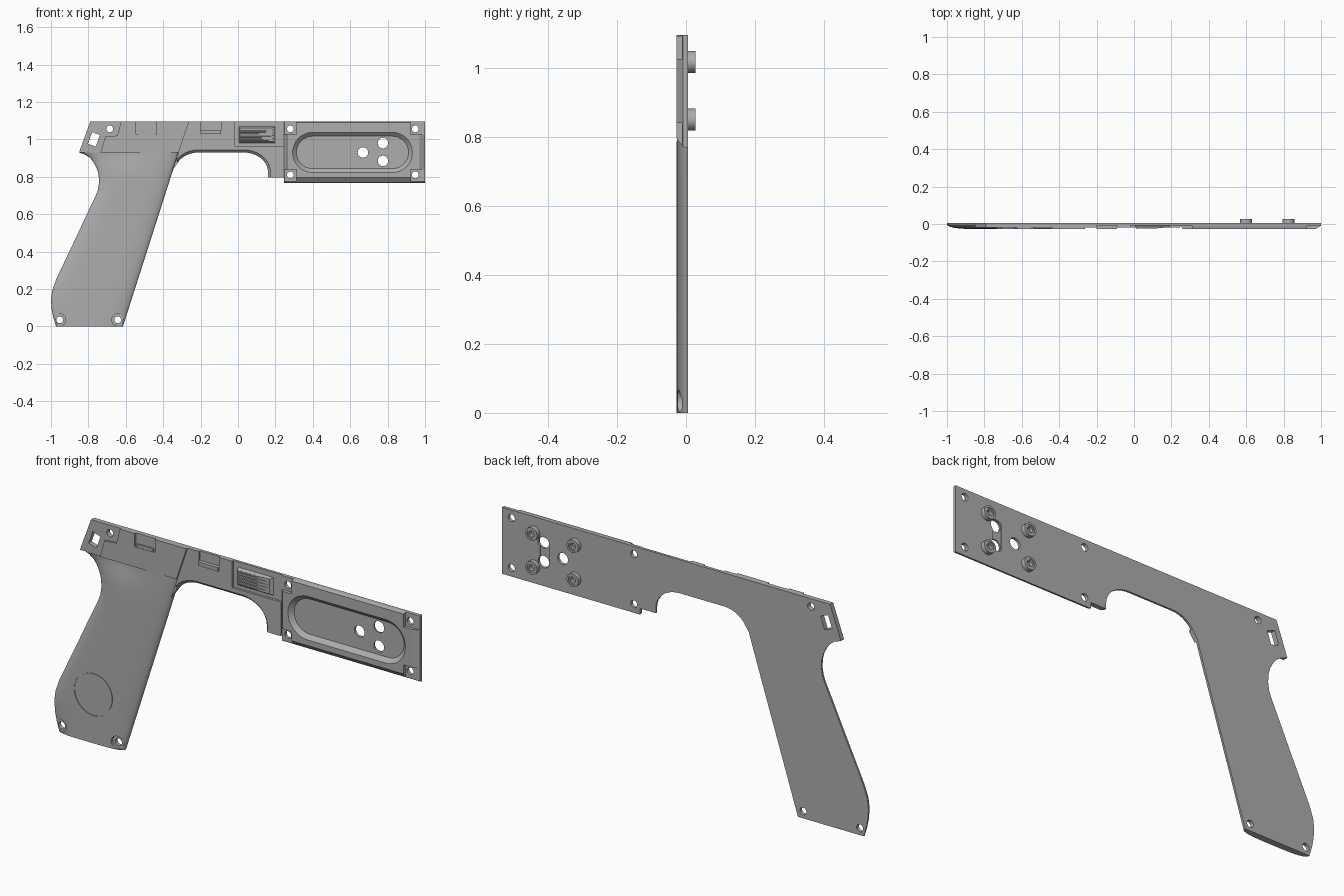
import bpy, bmesh, math
from mathutils import Vector

if bpy.data.objects.get("Cube"):
    bpy.data.objects.remove(bpy.data.objects["Cube"])

grey = bpy.data.materials.new("plain_grey")
grey.use_nodes = True
grey.diffuse_color = (0.42, 0.42, 0.42, 1)
grey.node_tree.nodes["Principled BSDF"].inputs["Base Color"].default_value = (0.42, 0.42, 0.42, 1)

BACK, FRONT = 0.006, -0.027


def ring(pts, y):
    return [(x, y, z) for x, z in pts]


def loft(name, rings, bevel_rule=None, bevel=0.014):
    """Solid skinned through closed rings of equal length."""
    bm = bmesh.new()
    rows = [[bm.verts.new(p) for p in r] for r in rings]
    n = len(rows[0])
    for a, b in zip(rows, rows[1:]):
        for i in range(n):
            j = (i + 1) % n
            bm.faces.new((a[i], a[j], b[j], b[i]))
    bm.faces.new(rows[0])
    bm.faces.new(rows[-1])
    bmesh.ops.recalc_face_normals(bm, faces=bm.faces)
    if bevel_rule:
        edges = [e for e in bm.edges
                 if all(v in rows[-1] for v in e.verts)
                 and bevel_rule((e.verts[0].co + e.verts[1].co) / 2)]
        bmesh.ops.bevel(bm, geom=edges, offset=bevel, segments=1, affect='EDGES')
    mesh = bpy.data.meshes.new(name)
    bm.to_mesh(mesh)
    bm.free()
    obj = bpy.data.objects.new(name, mesh)
    bpy.context.collection.objects.link(obj)
    mesh.materials.append(grey)
    return obj


def prism(name, pts, y0, y1, **kw):
    return loft(name, [ring(pts, y0), ring(pts, y1)], **kw)


def arc(cx, cz, rx, rz, a0, a1, n=12):
    angles = [math.radians(a0 + (a1 - a0) * i / n) for i in range(n + 1)]
    return [(cx + rx * math.cos(a), cz + rz * math.sin(a)) for a in angles]


def circle(cx, cz, r, n=28):
    return arc(cx, cz, r, r, 0, 360, n)[:-1]


def rect(x0, x1, z0, z1):
    return [(x0, z0), (x1, z0), (x1, z1), (x0, z1)]


def stadium(cx, cz, half, r):
    return arc(cx + half, cz, r, r, -90, 90, 16) + arc(cx - half, cz, r, r, 90, 270, 16)


def cut(obj, *cutters):
    """Subtract each cutter, then discard it."""
    bpy.context.view_layer.objects.active = obj
    for c in cutters:
        m = obj.modifiers.new("cut", 'BOOLEAN')
        m.operation, m.solver, m.object = 'DIFFERENCE', 'EXACT', c
        bpy.ops.object.modifier_apply(modifier=m.name)
        bpy.data.objects.remove(c)


def hole(x, z, r=0.018):
    return prism("cutter", circle(x, z, r), 0.05, -0.05)


def pocket(pts, depth):
    return prism("cutter", pts, depth, -0.05)


# Grip: rounded cross-sections with a thumb scoop under the top panel
rear = [(0, -.973), (.045, -.987), (.09, -.996), (.14, -1.0), (.19, -.994), (.25, -.973),
        (.36, -.921), (.48, -.864), (.6, -.808), (.69, -.765), (.73, -.749), (.77, -.743),
        (.81, -.745), (.845, -.755), (.875, -.771), (.9, -.79), (.917, -.815), (.93, -.85)]
rings = []
for z, x0 in rear:
    x1 = -.615 + .32 * z
    row = []
    for i in range(29):
        t = -math.cos(math.pi * i / 28)
        x = x0 + (x1 - x0) * (t + 1) / 2
        y = -.001 + (FRONT + .001) * math.sqrt(max(0, 1 - t ** 4))
        scoop = math.exp(-((x + .62) / .13) ** 2 - ((z - .93) / .07) ** 2)
        row.append((x, y + .014 * scoop, z))
    rings.append(row + [(x1, BACK, z), (x0, BACK, z)])
grip = loft("grip", rings)
for x in (-.953, -.643):
    cut(grip, pocket(circle(x, .035, .032), -.012), hole(x, .035))

# Round medallion outlined by a thin groove
groove = prism("cutter", circle(-.768, .243, .107, 48), -.0235, -.05)
cut(groove, prism("cutter", circle(-.768, .243, .1, 48), .02, -.08))
cut(grip, groove)

# Receiver plate with the trigger opening
outline = ([(-.85, .93), (-.79, 1.095), (.246, 1.095), (.246, .797), (.16, .797)]
           + arc(.03, .825, .13, .105, 0, 90) + arc(-.21, .82, .13, .11, 90, 150)
           + [(-.353, .83), (-.318, .93)])
receiver = prism("receiver", outline, BACK, -.018,
                 bevel_rule=lambda c: c.z < .94 and -.33 < c.x < .2)
tilt = math.radians(-19.5)
window = [(-.77 + x * math.cos(tilt) - z * math.sin(tilt), 1.0 + x * math.sin(tilt) + z * math.cos(tilt))
          for x, z in rect(-.022, .022, -.033, .033)]
cut(receiver, prism("cutter", window, .05, -.05), hole(-.686, 1.056),
    pocket(rect(-.02, .3, .965, 1.2), -.007),
    pocket(rect(-.2, -.09, 1.03, 1.2), -.009))
prism("receiver_lip", rect(-.2, -.09, 1.03, 1.048), -.008, -.028)

# Raised rear panel with its notch
panel = prism("rear_panel", [(-.735, .93), (-.71, 1.015), (-.645, 1.02), (-.625, 1.095),
                             (-.262, 1.095), (-.318, .93)], -.015, FRONT)
cut(panel, pocket(rect(-.545, -.435, 1.03, 1.2), -.0175))
prism("panel_lip", rect(-.535, -.445, 1.03, 1.045), -.016, -.025)

# Ribbed button: a sloped block carrying thin ridges
loft("button", [ring(rect(.005, .2, .98, 1.07), -.006), ring(rect(.01, .185, .988, 1.062), -.018)])
for i in range(5):
    z = .992 + i * .015
    loft("button_ridge", [ring(rect(.01, .19, z, z + .01), -.017),
                          ring(rect(.012, .11, z + .002, z + .008), -.024)])

# Front housing: chamfered block, stadium recess, screw corners
housing = loft("front_housing", [ring(rect(.246, 1, .767, 1.095), BACK),
                                 ring(rect(.246, 1, .772, 1.095), -.009),
                                 ring(rect(.262, .97, .795, 1.09), FRONT)])
cut(housing, loft("cutter", [ring(stadium(.612, .93, .213, .087), -.008),
                             ring(stadium(.612, .93, .213, .108), -.0275),
                             ring(stadium(.612, .93, .213, .108), -.05)]))
for x, x0, x1 in ((.28, .2, .312), (.948, .922, 1.1)):
    for z, z0, z1 in ((.81, .7, .84), (1.056, 1.026, 1.2)):
        cut(housing, pocket(rect(x0, x1, z0, z1), -.011), hole(x, z))
for x, z in ((.668, .93), (.775, .98), (.775, .885)):
    cut(housing, hole(x, z, .028))

# Shallow channel in the back joining two of the holes
channel = [(.768 + dz, .932 + dx) for dx, dz in stadium(0, 0, .05, .025)]
cut(housing, prism("cutter", channel, .05, .0))

# Mounting bosses on the back, each with a blind bore
for x in (.6, .825):
    for z in (.85, 1.017):
        boss = prism("mounting_boss", circle(x, z, .032), .004, .028)
        cut(boss, prism("cutter", circle(x, z, .022), .024, .05),
            prism("cutter", circle(x, z, .014), .007, .05))

# Smooth curved faces, keep corners crisp
bpy.ops.object.select_all(action='DESELECT')
for o in bpy.context.collection.objects:
    if o.type == 'MESH' and grey.name in o.data.materials:
        o.select_set(True)
        bpy.context.view_layer.objects.active = o
bpy.ops.object.shade_smooth_by_angle(angle=math.radians(28))
